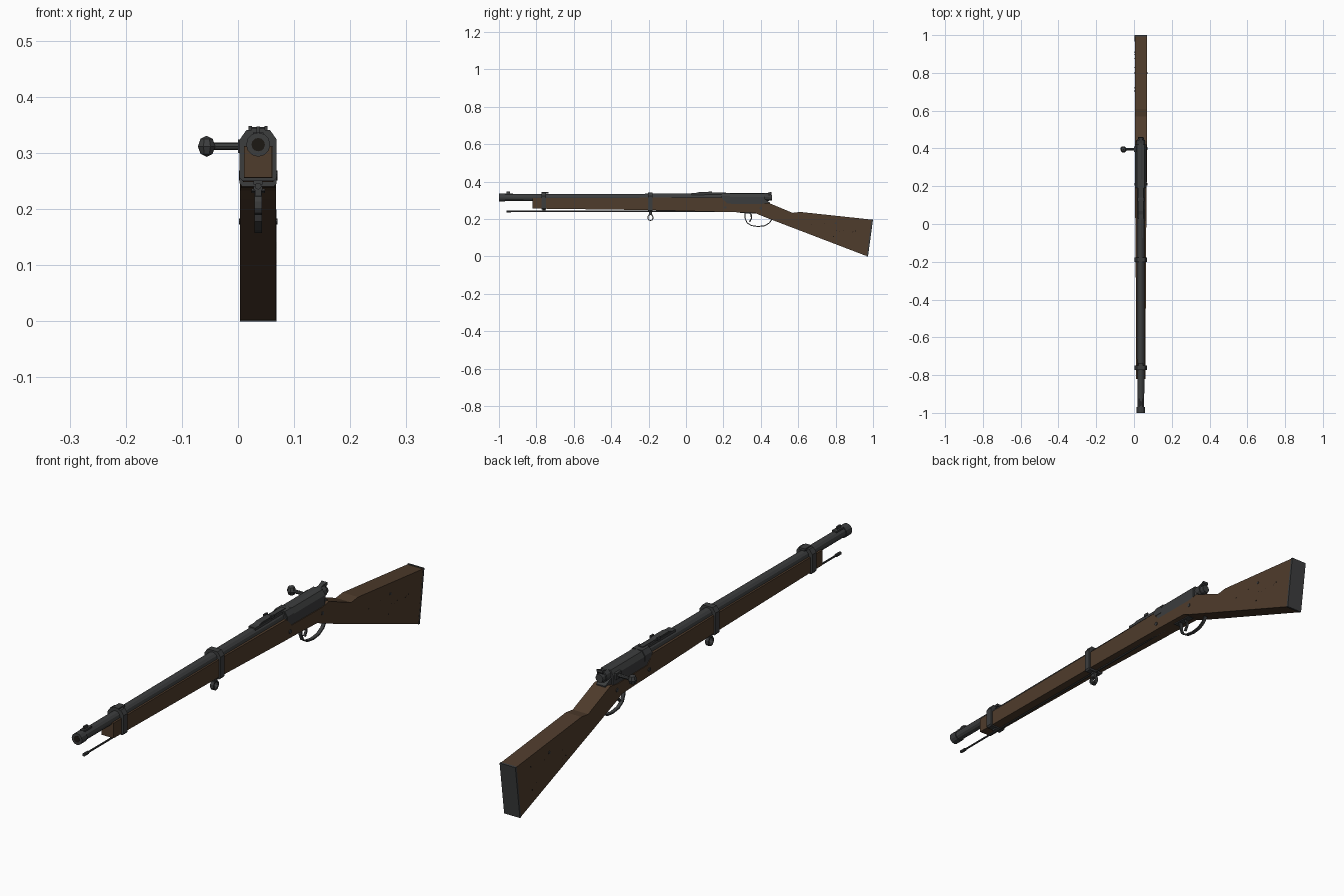
import bpy, bmesh, math, random
from mathutils import Vector

if "Cube" in bpy.data.objects:
    bpy.data.objects.remove(bpy.data.objects["Cube"], do_unlink=True)

CX = 0.036          # centre plane of the long gun
BZ = 0.315          # barrel axis height


def material(name, rgb):
    m = bpy.data.materials.new(name)
    m.use_nodes = True
    m.diffuse_color = (*rgb, 1)
    bsdf = m.node_tree.nodes["Principled BSDF"]
    bsdf.inputs["Base Color"].default_value = (*rgb, 1)
    bsdf.inputs["Roughness"].default_value = 0.7
    return m


WOOD = material("walnut wood", (0.078, 0.045, 0.025))
STEEL = material("dark steel", (0.045, 0.047, 0.048))
DENT = material("dark dent", (0.012, 0.009, 0.007))


def finish(bm, name, mat):
    bmesh.ops.recalc_face_normals(bm, faces=bm.faces)
    me = bpy.data.meshes.new(name)
    bm.to_mesh(me)
    bm.free()
    me.materials.append(mat)
    ob = bpy.data.objects.new(name, me)
    bpy.context.collection.objects.link(ob)
    return ob


def loft(name, mat, sections):
    """Box sections (y low, z low, y high, z high, half width) joined in a row."""
    bm = bmesh.new()
    rings = [[bm.verts.new(p) for p in ((CX - w, yb, zb), (CX + w, yb, zb),
                                        (CX + w, yt, zt), (CX - w, yt, zt))]
             for yb, zb, yt, zt, w in sections]
    for a, b in zip(rings, rings[1:]):
        for i in range(4):
            j = (i + 1) % 4
            bm.faces.new((a[i], a[j], b[j], b[i]))
    bm.faces.new(rings[0])
    bm.faces.new(rings[-1])
    return finish(bm, name, mat)


def strip(name, mat, path, half_w, thick):
    """Flat bar that follows a (y, z) path."""
    secs = []
    for i, p in enumerate(path):
        a, b = path[max(i - 1, 0)], path[min(i + 1, len(path) - 1)]
        t = Vector((b[0] - a[0], b[1] - a[1])).normalized() * thick / 2
        secs.append((p[0] + t.y, p[1] - t.x, p[0] - t.y, p[1] + t.x, half_w))
    return loft(name, mat, secs)


def prism(name, mat, profile, y0, y1):
    """Mirrored (half x, z) outline extruded along y."""
    outline = profile + [(-x, z) for x, z in reversed(profile)]
    bm = bmesh.new()
    f = bm.faces.new([bm.verts.new((CX + x, y0, z)) for x, z in outline])
    ext = bmesh.ops.extrude_face_region(bm, geom=[f])["geom"]
    bmesh.ops.translate(bm, vec=(0, y1 - y0, 0),
                        verts=[v for v in ext if isinstance(v, bmesh.types.BMVert)])
    return finish(bm, name, mat)


def box(name, mat, half_w, y0, y1, z0, z1, dx=0.0):
    ob = prism(name, mat, [(half_w, z0), (half_w, z1)], y0, y1)
    ob.location.x = dx
    return ob


def rod(name, mat, a, b, r1, r2=None, sides=12):
    a, b = Vector(a), Vector(b)
    bm = bmesh.new()
    bmesh.ops.create_cone(bm, cap_ends=True, segments=sides, radius1=r1,
                          radius2=r1 if r2 is None else r2, depth=(b - a).length)
    ob = finish(bm, name, mat)
    ob.location = (a + b) / 2
    ob.rotation_euler = (b - a).to_track_quat('Z', 'Y').to_euler()
    return ob


def along(name, y0, y1, r1, r2=None, z=BZ, sides=12):
    return rod(name, STEEL, (CX, y0, z), (CX, y1, z), r1, r2, sides)


# Wooden stock, from fore-end to butt
loft("stock", WOOD, [
    (-0.82, 0.256, -0.82, 0.312, 0.025),
    (-0.20, 0.248, -0.20, 0.314, 0.027),
    (0.19, 0.238, 0.19, 0.314, 0.031),
    (0.22, 0.238, 0.22, 0.282, 0.0315),
    (0.37, 0.233, 0.40, 0.280, 0.032),
    (0.40, 0.219, 0.44, 0.287, 0.032),
    (0.55, 0.161, 0.57, 0.233, 0.032),
    (0.59, 0.146, 0.61, 0.238, 0.032),
    (0.966, 0.002, 0.992, 0.197, 0.032)])
loft("butt_plate", STEEL, [(0.966, 0.0, 0.992, 0.199, 0.0325),
                           (0.973, 0.0, 1.0, 0.198, 0.0325)])

# Barrel and muzzle
along("barrel", -0.99, 0.22, 0.0180, 0.0215)
along("muzzle_ring", -1.0, -0.968, 0.0215)
rod("bore", DENT, (CX, -1.001, BZ), (CX, -0.998, BZ), 0.012)

# Front sight
box("front_sight_base", STEEL, 0.009, -0.97, -0.925, 0.326, 0.337)
box("front_sight_blade", STEEL, 0.003, -0.96, -0.94, 0.335, 0.347)

# Barrel bands
for label, y, low in (("front", -0.76, 0.250), ("middle", -0.19, 0.240)):
    prism(label + "_band", STEEL,
          [(0.028, low), (0.033, low + 0.006), (0.033, 0.324), (0.021, 0.341)],
          y - 0.012, y + 0.012)
    box(label + "_band_screw_lug", STEEL, 0.008, y - 0.008, y + 0.008, low - 0.006, low + 0.004)
box("front_band_top", STEEL, 0.012, -0.772, -0.735, 0.336, 0.345)

# Sling swivel
box("swivel_lug", STEEL, 0.006, -0.198, -0.182, 0.222, 0.242)
ring = [(-0.19 + 0.014 * math.sin(a), 0.208 + 0.016 * math.cos(a))
        for a in (i * math.tau / 10 for i in range(11))]
strip("swivel_ring", STEEL, ring, 0.007, 0.005)

# Cleaning rod
along("cleaning_rod", -0.95, 0.34, 0.0035, z=0.241, sides=8)
along("cleaning_rod_tip", -0.96, -0.935, 0.006, z=0.241, sides=8)

# Receiver, bolt and cocking piece
prism("receiver", STEEL,
      [(0.029, 0.276), (0.030, 0.318), (0.019, 0.336)], 0.19, 0.42)
prism("receiver_ring", STEEL,
      [(0.031, 0.300), (0.031, 0.322), (0.020, 0.339)], 0.195, 0.235)
loft("receiver_tang", STEEL, [(0.41, 0.27, 0.41, 0.315, 0.024),
                              (0.45, 0.27, 0.45, 0.287, 0.018)])
along("bolt_body", 0.23, 0.445, 0.0215, z=0.317)
along("cocking_piece", 0.435, 0.46, 0.018, 0.015, z=0.315)
loft("cocking_spur", STEEL, [(0.425, 0.325, 0.425, 0.337, 0.007),
                             (0.445, 0.325, 0.442, 0.342, 0.008),
                             (0.458, 0.337, 0.458, 0.346, 0.012)])

# Bolt handle
rod("bolt_handle", STEEL, (CX - 0.015, 0.395, 0.312), (-0.045, 0.395, 0.312), 0.0068, sides=8)
box("bolt_handle_root", STEEL, 0.012, 0.38, 0.41, 0.300, 0.324, -0.024)
bm = bmesh.new()
bmesh.ops.create_uvsphere(bm, u_segments=8, v_segments=4, radius=0.018)
knob = finish(bm, "bolt_knob", STEEL)
knob.location = (-0.056, 0.395, 0.312)
knob.scale = (0.9, 1, 1.05)
knob.rotation_euler = (0, 0, math.radians(22.5))

# Rear sight
box("rear_sight_base", STEEL, 0.014, 0.03, 0.20, 0.328, 0.339)
loft("rear_sight_ramp", STEEL, [(0.05, 0.336, 0.05, 0.339, 0.012),
                                (0.07, 0.336, 0.07, 0.344, 0.012),
                                (0.13, 0.336, 0.13, 0.344, 0.012),
                                (0.15, 0.336, 0.15, 0.339, 0.012)])
for side in (-1, 1):
    box("rear_sight_ear", STEEL, 0.003, 0.12, 0.14, 0.338, 0.348, side * 0.014)
box("rear_sight_leaf", STEEL, 0.009, 0.14, 0.215, 0.338, 0.342)

# Trigger and guard
strip("trigger_guard", STEEL, [(0.315, 0.238), (0.316, 0.205), (0.326, 0.180), (0.35, 0.165),
                               (0.385, 0.160), (0.42, 0.164), (0.445, 0.178),
                               (0.462, 0.202)], 0.0065, 0.005)
strip("trigger", STEEL, [(0.338, 0.238), (0.349, 0.222), (0.350, 0.203), (0.340, 0.186)],
      0.004, 0.007)
loft("trigger_plate", STEEL, [(0.29, 0.232, 0.29, 0.24, 0.012),
                              (0.375, 0.229, 0.375, 0.24, 0.012)])

# Screws through the stock
for y, z, r in ((0.21, 0.262, 0.007), (0.40, 0.258, 0.007), (0.80, 0.178, 0.005)):
    rod("stock_screw", STEEL, (CX - 0.0345, y, z), (CX + 0.0345, y, z), r, sides=8)

# Small dents on the butt
random.seed(4)
for side in (-1, 1):
    for i in range(9):
        y = random.uniform(0.66, 0.93)
        z = random.uniform(0.155 - (y - 0.6) * 0.30, 0.19)
        rod("butt_dent", DENT, (CX + side * 0.031, y, z), (CX + side * 0.0324, y, z),
            random.uniform(0.0015, 0.003), sides=6)
